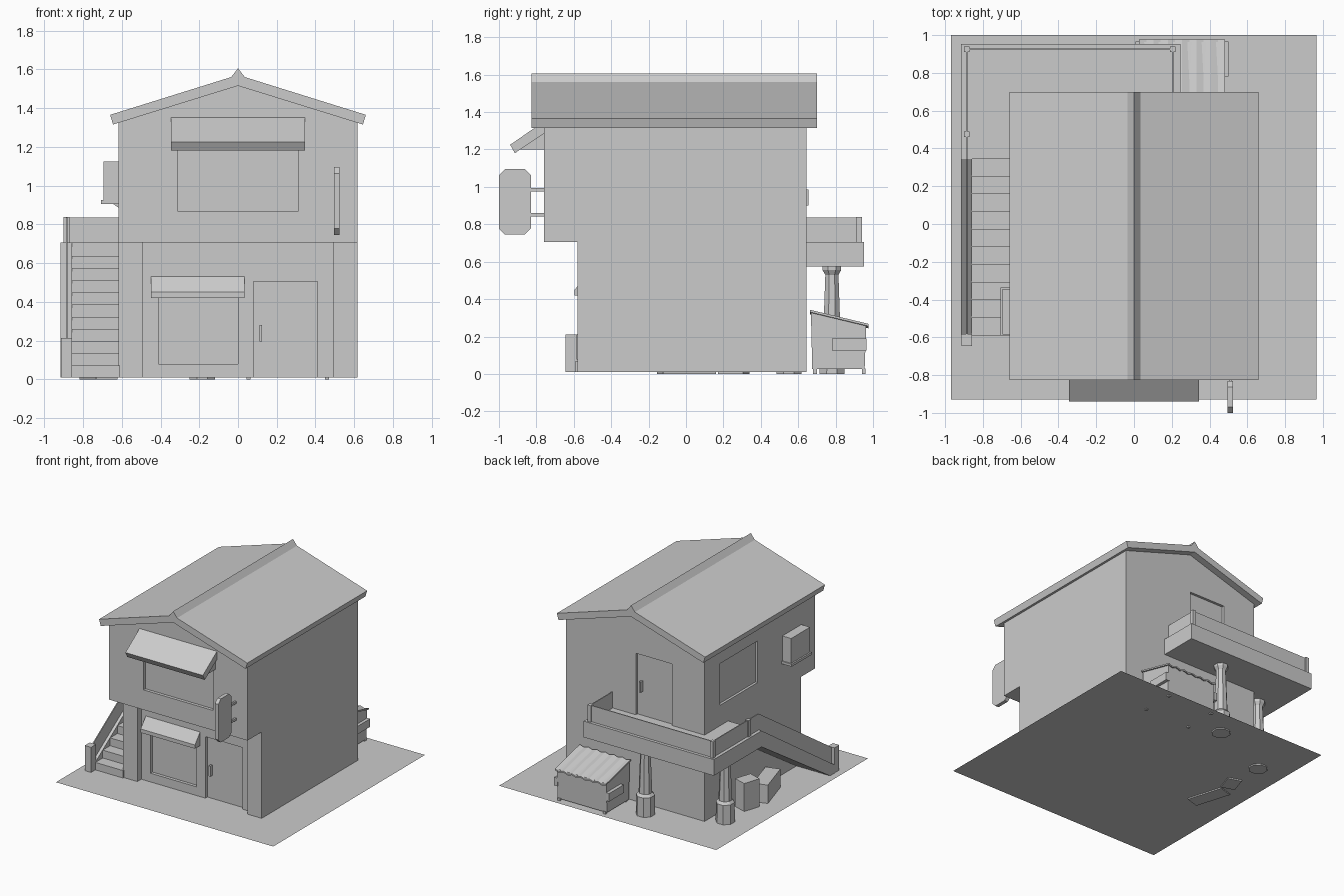
import bpy, bmesh, math
from mathutils import Matrix

cube = bpy.data.objects.get("Cube")
if cube:
    bpy.data.objects.remove(cube, do_unlink=True)

grey = bpy.data.materials.new("plain_grey")
grey.use_nodes = True
COLOUR = (0.6, 0.6, 0.6, 1)
grey.diffuse_color = COLOUR
grey.node_tree.nodes["Principled BSDF"].inputs["Base Color"].default_value = COLOUR


def finish(name, bm):
    bmesh.ops.recalc_face_normals(bm, faces=bm.faces)
    mesh = bpy.data.meshes.new(name)
    bm.to_mesh(mesh)
    bm.free()
    mesh.materials.append(grey)
    ob = bpy.data.objects.new(name, mesh)
    bpy.context.scene.collection.objects.link(ob)
    return ob


def box(name, x, y, z, turn=0):
    """Box from three (low, high) ranges, turned about its own upright axis."""
    bm = bmesh.new()
    bmesh.ops.create_cube(bm, size=1)
    mid = [(a + b) / 2 for a, b in (x, y, z)]
    size = [b - a for a, b in (x, y, z)]
    m = Matrix.Translation(mid) @ Matrix.Rotation(math.radians(turn), 4, 'Z') @ Matrix.Diagonal((*size, 1))
    bm.transform(m)
    return finish(name, bm)


def prism(name, axis, pts, lo, hi):
    """Profile swept along x (points are y, z) or along y (points are x, z)."""
    bm = bmesh.new()
    place = (lambda p: (lo, *p)) if axis == 'x' else (lambda p: (p[0], lo, p[1]))
    face = bm.faces.new([bm.verts.new(place(p)) for p in pts])
    out = bmesh.ops.extrude_face_region(bm, geom=[face])
    d = hi - lo
    moved = [v for v in out["geom"] if isinstance(v, bmesh.types.BMVert)]
    bmesh.ops.translate(bm, vec=(d, 0, 0) if axis == 'x' else (0, d, 0), verts=moved)
    return finish(name, bm)


def lathe(name, x, y, rings, sides=8):
    """Upright turned shape from (radius, height) rings."""
    bm = bmesh.new()
    loops = []
    for r, z in rings:
        angles = [math.tau * (i + 0.5) / sides for i in range(sides)]
        loops.append([bm.verts.new((x + r * math.cos(a), y + r * math.sin(a), z)) for a in angles])
    for a, b in zip(loops, loops[1:]):
        for i in range(sides):
            j = (i + 1) % sides
            bm.faces.new((a[i], a[j], b[j], b[i]))
    bm.faces.new(loops[0])
    bm.faces.new(loops[-1])
    return finish(name, bm)


def cut(target, x, y, z):
    """Carve a box out of the target."""
    cutter = box("cutter", x, y, z)
    cutter.hide_render = True
    mod = target.modifiers.new("cut", 'BOOLEAN')
    mod.operation = 'DIFFERENCE'
    mod.solver = 'EXACT'
    mod.object = cutter
    bpy.context.view_layer.update()
    dg = bpy.context.evaluated_depsgraph_get()
    mesh = bpy.data.meshes.new_from_object(target.evaluated_get(dg))
    target.modifiers.clear()
    target.data = mesh
    bpy.data.objects.remove(cutter, do_unlink=True)


# Ground sheet
bm = bmesh.new()
bm.faces.new([bm.verts.new((x, y, 0.01)) for x, y in
              ((-0.97, -0.93), (0.965, -0.93), (0.965, 1), (-0.97, 1))])
finish("ground_sheet", bm)

# House body with overhanging upper storey, recessed shopfront, doors and windows
house = prism("house_body", 'y', [(-0.617, 0.01), (0.617, 0.01), (0.617, 1.326),
                                  (0, 1.517), (-0.617, 1.326)], -0.76, 0.645)
cut(house, (-1, 1), (-1, -0.58), (-0.5, 0.705))
cut(house, (-0.49, 0.49), (-0.7, -0.53), (-0.4, 0.705))
cut(house, (-0.41, 0), (-0.6, -0.505), (0.08, 0.45))
cut(house, (0.08, 0.41), (-0.6, -0.505), (-0.3, 0.505))
cut(house, (-0.31, 0.31), (-0.9, -0.735), (0.865, 1.2))
cut(house, (-0.327, -0.005), (0.625, 0.8), (0.705, 1.2))
cut(house, (-0.8, -0.597), (-0.03, 0.45), (0.87, 1.205))

# Gable roof with ridge cap
right = [(0.645, 1.315), (0.66, 1.365), (0.035, 1.56)]
prism("roof", 'y', [(0, 1.515)] + right + [(0, 1.605)] +
      [(-x, z) for x, z in reversed(right)], -0.825, 0.7)

# Awnings
prism("upper_awning", 'x', [(-0.76, 1.35), (-0.94, 1.225), (-0.915, 1.18), (-0.76, 1.285)], -0.345, 0.345)
prism("upper_awning_support", 'x', [(-0.76, 1.3), (-0.885, 1.2), (-0.76, 1.2)], -0.33, 0.33)
prism("lower_awning", 'x', [(-0.53, 0.53), (-0.595, 0.45), (-0.595, 0.42), (-0.53, 0.42)], -0.45, 0.033)

# Door handles
box("front_door_handle", (0.11, 0.125), (-0.53, -0.5), (0.195, 0.28))
box("back_door_handle", (-0.055, -0.04), (0.62, 0.655), (0.9, 0.985))

# Hanging sign with two brackets
c = 0.032
prism("sign_board", 'x', [(-1 + c, 0.745), (-0.83 - c, 0.745), (-0.83, 0.745 + c), (-0.83, 1.095 - c),
                          (-0.83 - c, 1.095), (-1 + c, 1.095), (-1, 1.095 - c), (-1, 0.745 + c)], 0.495, 0.525)
for z in (0.85, 0.985):
    box("sign_bracket", (0.503, 0.517), (-0.84, -0.75), (z - 0.009, z + 0.009))

# Wall cooling unit
box("cooling_unit", (-0.695, -0.61), (-0.585, -0.345), (0.92, 1.125))
box("cooling_unit_shelf", (-0.707, -0.61), (-0.59, -0.335), (0.905, 0.925))
prism("cooling_unit_bracket", 'y', [(-0.645, 0.906), (-0.61, 0.906), (-0.61, 0.88)], -0.5, -0.42)

# Deck wrapping the back corner
DECK = (0.575, 0.705)
box("back_deck", (-0.915, 0.245), (0.64, 0.953), DECK)
box("side_deck", (-0.915, -0.61), (0.345, 0.645), DECK)

# Deck posts and thin rail panels
TOP = 0.835
for x, y in ((-0.885, 0.925), (0.205, 0.925), (-0.885, 0.475)):
    box("deck_post", (x - 0.015, x + 0.015), (y - 0.015, y + 0.015), (0.7, TOP + 0.003))
t = 0.004
box("back_rail", (-0.885, 0.205), (0.925 - t, 0.925 + t), (0.7, TOP))
box("end_rail", (0.205 - t, 0.205 + t), (0.64, 0.925), (0.7, TOP))
box("side_rail", (-0.885 - t, -0.885 + t), (0.345, 0.925), (0.7, TOP))

# Stair flight with stringer, sloped rail and foot post
RUN, RISE = 0.0935, 0.063
steps = []
for i in range(10):
    y, z = -0.59 + RUN * i, 0.07 + RISE * i
    steps += [(y, z), (y + RUN, z)]
prism("stairs", 'x', [(-0.59, 0.01)] + steps + [(0.345, 0.575), (-0.525, 0.01)], -0.858, -0.61)
prism("stair_stringer", 'x', [(0.345, 0.705), (-0.585, 0.075), (-0.585, 0.01),
                              (-0.525, 0.01), (0.345, 0.575)], -0.915, -0.857)
prism("stair_rail", 'x', [(0.345, 0.7), (0.345, TOP), (-0.6, 0.2), (-0.6, 0.06)], -0.885 - t, -0.885 + t)
box("stair_foot_post", (-0.913, -0.857), (-0.645, -0.583), (0.01, 0.212))

# Columns under the deck
for x, y in ((-0.185, 0.78), (-0.735, 0.55)):
    lathe("deck_column", x, y, [(0.072, 0), (0.07, 0.165), (0.051, 0.185), (0.038, 0.53),
                                (0.054, 0.555), (0.054, 0.58)])

# Storage boxes beside the stairs
box("tall_crate", (-0.78, -0.67), (0.185, 0.325), (0, 0.235), -18)
box("long_crate", (-0.7775, -0.6625), (-0.145, 0.15), (0, 0.158), 17)

# Waste bin with corrugated lid, side pockets and feet
prism("bin_body", 'x', [(0.675, 0.025), (0.955, 0.025), (0.964, 0.262), (0.668, 0.328)], 0.035, 0.475)
WAVES = 24
wave = [(0.027 + 0.456 * i / WAVES, 0.006 * math.cos(math.tau * i / 4)) for i in range(WAVES + 1)]
lid = prism("bin_lid", 'y', wave + [(x, z - 0.012) for x, z in reversed(wave)], 0.662, 0.977)
for v in lid.data.vertices:
    v.co.z += 0.337 - (v.co.y - 0.662) * 0.24
for x in (0.008, 0.47):
    box("bin_pocket", (x, x + 0.03), (0.78, 0.966), (0.125, 0.19))
for x in (0.055, 0.46):
    for y in (0.69, 0.95):
        box("bin_foot", (x - 0.01, x + 0.01), (y - 0.01, y + 0.01), (0, 0.03))
